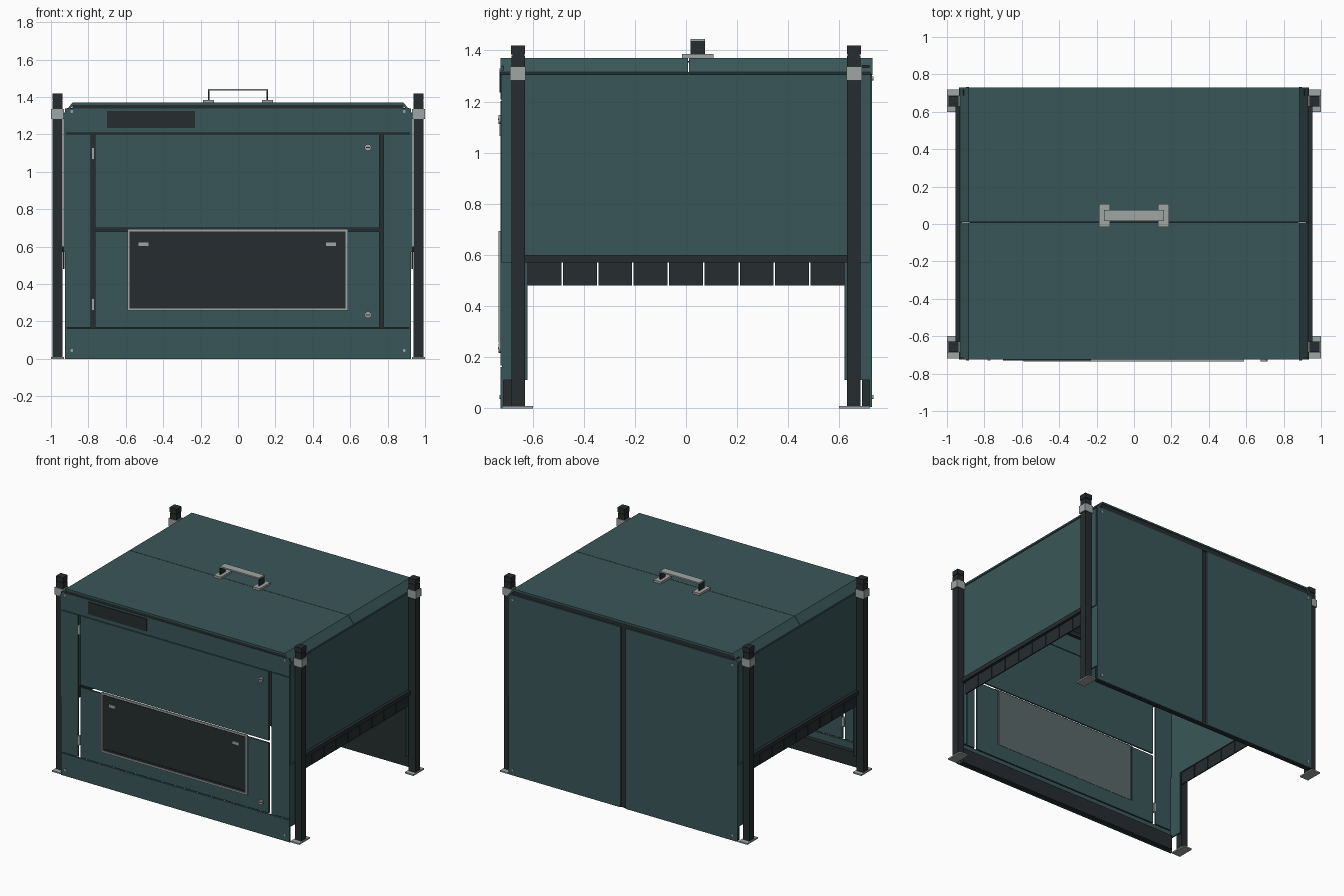
import bpy, bmesh, math
from mathutils import Matrix

if "Cube" in bpy.data.objects:
    bpy.data.objects.remove(bpy.data.objects["Cube"])


def material(name, rgb):
    m = bpy.data.materials.new(name)
    m.diffuse_color = (*rgb, 1)
    m.use_nodes = True
    m.node_tree.nodes["Principled BSDF"].inputs["Base Color"].default_value = m.diffuse_color
    return m


GREEN = material("green_paint", (0.042, 0.094, 0.098))
DARK = material("dark_metal", (0.019, 0.026, 0.028))
STEEL = material("steel", (0.34, 0.38, 0.37))
GLASS = material("window_back", (0.10, 0.14, 0.14))


def finish(name, bm, mat):
    bmesh.ops.recalc_face_normals(bm, faces=bm.faces)
    me = bpy.data.meshes.new(name)
    bm.to_mesh(me)
    bm.free()
    me.materials.append(mat)
    ob = bpy.data.objects.new(name, me)
    bpy.context.collection.objects.link(ob)
    return ob


def add_box(bm, x, y, z):
    """Box from (min, max) ranges on each axis."""
    c = [(a + b) / 2 for a, b in (x, y, z)]
    s = [abs(b - a) for a, b in (x, y, z)]
    bmesh.ops.create_cube(bm, size=1, matrix=Matrix.Translation(c) @ Matrix.Diagonal((*s, 1)))


def box(name, x, y, z, mat):
    bm = bmesh.new()
    add_box(bm, x, y, z)
    return finish(name, bm, mat)


def frame(name, x, z, y, w, mat):
    """Rectangular frame in the front plane."""
    bm = bmesh.new()
    for zr in ((z[0], z[0] + w), (z[1] - w, z[1])):
        add_box(bm, x, y, zr)
    for xr in ((x[0], x[0] + w), (x[1] - w, x[1])):
        add_box(bm, xr, y, (z[0] + w, z[1] - w))
    return finish(name, bm, mat)


def disc(name, x, y, z, r, depth, mat):
    bm = bmesh.new()
    m = Matrix.Translation((x, y, z)) @ Matrix.Rotation(math.pi / 2, 4, 'X')
    bmesh.ops.create_cone(bm, cap_ends=True, segments=20, radius1=r, radius2=r, depth=depth, matrix=m)
    return finish(name, bm, mat)


def rng(s, a, b):
    return tuple(sorted((s * a, s * b)))


# Corner posts with caps, collars and foot plates
for sx, side in ((-1, "left"), (1, "right")):
    for sy, end in ((-1, "front"), (1, "back")):
        tag = f"{end}_{side}"
        box(f"post_{tag}", rng(sx, .938, .992), rng(sy, .63, .683), (.01, 1.38), DARK)
        box(f"post_cap_{tag}", rng(sx, .937, .993), rng(sy, .629, .684), (1.384, 1.42), DARK)
        box(f"post_neck_{tag}", rng(sx, .942, .988), rng(sy, .634, .679), (1.38, 1.384), DARK)
        box(f"post_collar_{tag}", rng(sx, .93, 1.0), rng(sy, .627, .688), (1.282, 1.337), STEEL)
        box(f"foot_plate_{tag}", rng(sx, .93, 1.0), rng(sy, .598, .72), (0, .01), STEEL)
        # Folded return behind each post
        box(f"corner_return_{tag}", rng(sx, .915, .925), rng(sy, .62, .72), (.11, .57), GREEN)

    # Side wall, lower rail and hanging flaps
    box(f"side_wall_{side}", rng(sx, .92, .932), (-.722, .722), (.57, 1.315), GREEN)
    box(f"side_rail_{side}", rng(sx, .925, .955), (-.63, .63), (.57, .60), DARK)
    pitch = 1.245 / 9
    for i in range(9):
        y = -.6225 + i * pitch
        box(f"flap_{side}_{i + 1}", rng(sx, .928, .936), (y + .003, y + pitch - .003), (.48, .572), DARK)

# Folded roof sheets, meeting at a seam
profile = [(-.935, 1.308), (-.885, 1.37), (.885, 1.37), (.935, 1.308),
           (.925, 1.303), (.88, 1.358), (-.88, 1.358), (-.925, 1.303)]
for name, y0, y1 in (("roof_front", -.725, .008), ("roof_back", .011, .73)):
    bm = bmesh.new()
    rings = [[bm.verts.new((x, y, z)) for x, z in profile] for y in (y0, y1)]
    n = len(profile)
    for r in rings:
        for a, b, c, d in ((0, 1, 6, 7), (0, 0, 0, 0), (2, 3, 4, 5), (1, 2, 5, 6)):
            if a != b:
                bm.faces.new((r[a], r[b], r[c], r[d]))
    for i in range(n):
        j = (i + 1) % n
        bm.faces.new((rings[0][i], rings[0][j], rings[1][j], rings[1][i]))
    finish(name, bm, GREEN)
box("roof_seam_strip", (-.88, .88), (-.01, .03), (1.352, 1.358), DARK)
box("front_roof_rail", (-.885, .885), (-.722, -.69), (1.33, 1.362), DARK)
box("back_roof_rail", (-.885, .885), (.69, .724), (1.325, 1.362), DARK)

# Lifting handle
for s, side in ((-1, "left"), (1, "right")):
    box(f"handle_base_{side}", rng(s, .128, .187), (-.015, .108), (1.37, 1.385), STEEL)
    box(f"handle_leg_{side}", rng(s, .152, .16), (.017, .075), (1.385, 1.436), DARK)
box("handle_grip", (-.16, .16), (.017, .075), (1.434, 1.444), STEEL)

# Front sheets
FY = (-.725, -.713)
box("front_header", (-.925, .925), FY, (1.208, 1.338), GREEN)
box("front_kick_panel", (-.925, .925), FY, (0, .161), GREEN)
box("front_bottom_beam", (-.90, .90), (-.713, -.682), (.003, .11), DARK)
box("front_stile_left", (-.925, -.785), FY, (.168, 1.203), GREEN)
box("front_stile_right", (.777, .925), FY, (.168, 1.203), GREEN)
box("upper_door", (-.764, .756), FY, (.699, 1.203), GREEN)
box("sign_plate", (-.70, -.23), (-.73, -.724), (1.235, 1.325), DARK)

# Lower door as four sheets around the window opening
bm = bmesh.new()
for x, z in (((-.764, -.58), (.168, .681)), ((.58, .756), (.168, .681)),
             ((-.58, .58), (.168, .27))):
    add_box(bm, x, FY, z)
finish("lower_door", bm, GREEN)

# Window with frame, bead and latches
frame("window_frame", (-.592, .588), (.258, .694), (-.734, -.722), .012, STEEL)
frame("window_bead", (-.575, .571), (.276, .677), (-.73, -.718), .009, DARK)
box("window_pane", (-.58, .58), (-.727, -.718), (.266, .686), DARK)
box("window_backing", (-.57, .57), (-.718, -.711), (.27, .684), GLASS)
for i, x in enumerate((-.505, .497)):
    box(f"window_latch_{i + 1}", (x - .026, x + .026), (-.734, -.726), (.603, .622), STEEL)

# Hinges and locks
for n, z in (("upper", (1.065, 1.13)), ("lower", (.258, .323))):
    box(f"hinge_{n}", (-.783, -.767), (-.73, -.708), z, STEEL)
for n, z in (("upper", 1.13), ("lower", .235)):
    disc(f"lock_{n}", .695, -.729, z, .018, .01, STEEL)
    box(f"lock_slot_{n}", (.685, .705), (-.736, -.733), (z - .003, z + .003), DARK)

# Back wall: twin panels over dark frame
box("back_lining", (-.915, .915), (.688, .718), (.004, 1.34), DARK)
for s, side in ((-1, "left"), (1, "right")):
    box(f"back_panel_{side}", rng(s, .02, .925), (.717, .728), (.005, 1.322), GREEN)

# Corner screws
for sx in (-1, 1):
    for z in (.045, 1.322):
        disc("front_screw", sx * .889, -.727, z, .008, .006, STEEL)
    for z in (.045, 1.29):
        disc("back_screw", sx * .889, .73, z, .008, .006, STEEL)
